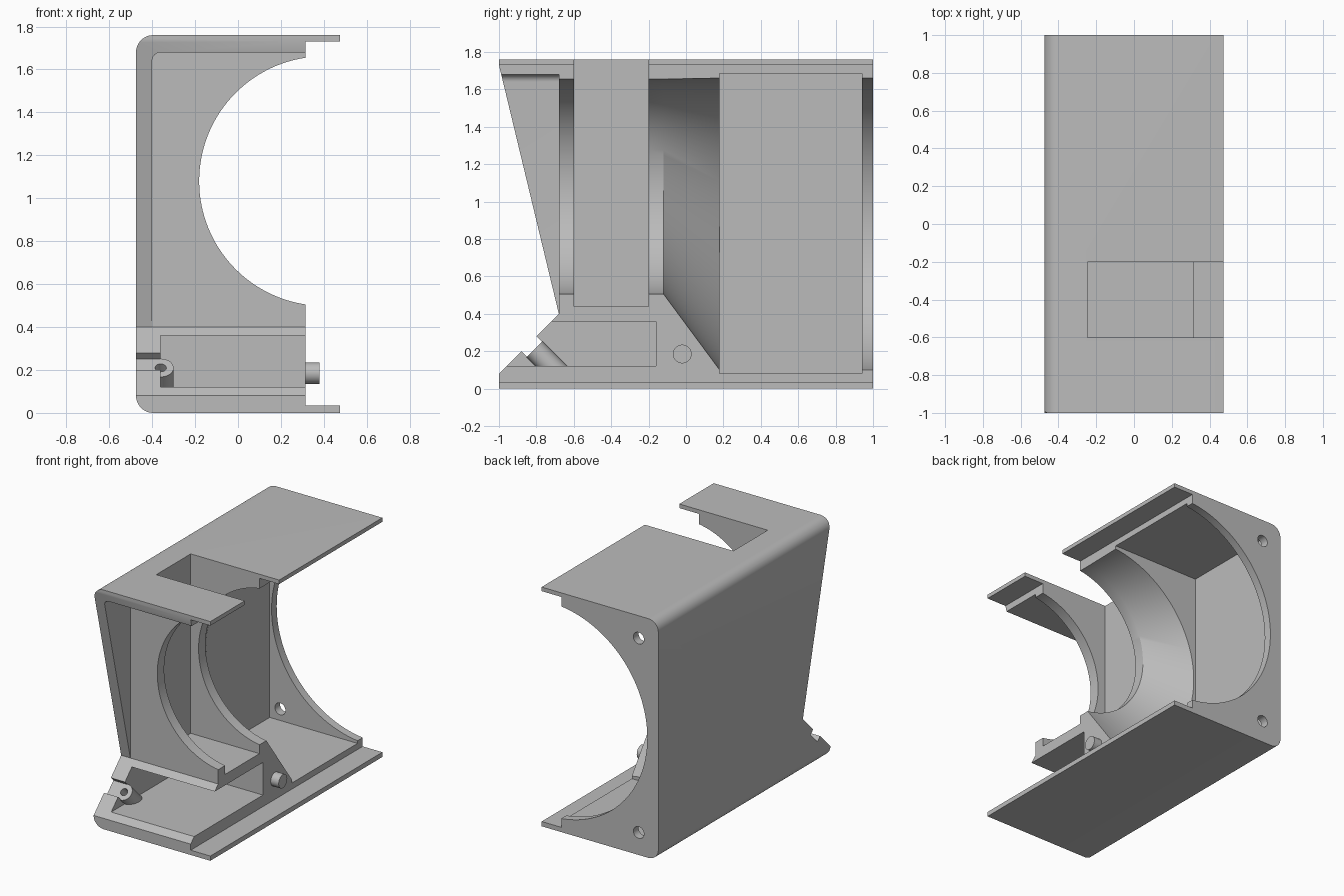
import bpy, bmesh
from math import sin, cos, pi, radians
from mathutils import Vector

cube = bpy.data.objects.get("Cube")
if cube:
    bpy.data.objects.remove(cube, do_unlink=True)

grey = bpy.data.materials.new("matte grey")
grey.use_nodes = True
grey.diffuse_color = (0.5, 0.5, 0.5, 1)
grey.node_tree.nodes["Principled BSDF"].inputs["Base Color"].default_value = (0.5, 0.5, 0.5, 1)


def loft(name, rings):
    """Closed solid through matching rings of points."""
    bm = bmesh.new()
    loops = [[bm.verts.new(p) for p in ring] for ring in rings]
    n = len(loops[0])
    for a, b in zip(loops, loops[1:]):
        for i in range(n):
            j = (i + 1) % n
            bm.faces.new((a[i], a[j], b[j], b[i]))
    bm.faces.new(loops[0])
    bm.faces.new(loops[-1])
    bmesh.ops.recalc_face_normals(bm, faces=bm.faces)
    mesh = bpy.data.meshes.new(name)
    bm.to_mesh(mesh)
    bm.free()
    mesh.materials.append(grey)
    obj = bpy.data.objects.new(name, mesh)
    bpy.context.collection.objects.link(obj)
    return obj


def box(name, x, y, z):
    corners = [(x[0], z[0]), (x[1], z[0]), (x[1], z[1]), (x[0], z[1])]
    return loft(name, [[(u, d, w) for u, w in corners] for d in y])


def rod(name, start, end, radius, sides=40):
    start, end = Vector(start), Vector(end)
    turn = (end - start).to_track_quat('Z', 'Y')
    circle = [turn @ Vector((radius * cos(2 * pi * i / sides), radius * sin(2 * pi * i / sides), 0))
              for i in range(sides)]
    return loft(name, [[c + p for p in circle] for c in (start, end)])


def arc(cx, cz, r, a0, a1, steps=10):
    return [(cx + r * cos(radians(a0 + (a1 - a0) * i / steps)),
             cz + r * sin(radians(a0 + (a1 - a0) * i / steps))) for i in range(steps + 1)]


def combine(target, tool, operation='DIFFERENCE'):
    mod = target.modifiers.new(tool.name, 'BOOLEAN')
    mod.operation, mod.solver, mod.object = operation, 'EXACT', tool
    bpy.context.view_layer.objects.active = target
    bpy.ops.object.modifier_apply(modifier=mod.name)
    bpy.data.objects.remove(tool, do_unlink=True)


# Solid body with rounded back corners and thin overlapping lips
EDGE, LIP, SIDE, TOP = 0.315, 0.475, -0.475, 1.76
outline = [(LIP, 0), (LIP, 0.035), (EDGE, 0.035), (EDGE, 1.73), (LIP, 1.73), (LIP, TOP)]
outline += arc(SIDE + 0.08, TOP - 0.08, 0.08, 90, 180) + arc(SIDE + 0.08, 0.08, 0.08, 180, 270)
housing = loft("housing", [[(x, y, z) for x, z in outline] for y in (-1, 1)])

# Raked front opening, sloped sill and cable notch
front = [(-1.2, 0.08), (-1, 0.08), (-0.88, 0.20), (-0.85, 0.17), (-0.77, 0.25),
         (-0.80, 0.28), (-0.68, 0.40), (-1, 1.73), (-1.2, 1.73)]
combine(housing, loft("front_cut", [[(x, y, z) for y, z in front] for x in (-0.7, 0.7)]))

# Front cavity with a rounded inner corner
cavity = [(0.6, 0.40), (0.6, 1.68)] + arc(-0.36, 1.64, 0.04, 90, 180) + [(-0.40, 0.40)]
combine(housing, loft("front_cavity", [[(x, y, z) for x, z in cavity] for y in (-1.1, -0.68)]))

# Round duct, widening from the front opening to the rear fan opening
duct = []
for y, z, r in ((-0.9, 1.08, 0.581), (-0.12, 1.08, 0.581), (0.18, 0.88, 0.785), (1.1, 0.88, 0.785)):
    duct.append([(0.4 + r * cos(2 * pi * i / 128), y, z + r * sin(2 * pi * i / 128)) for i in range(128)])
combine(housing, loft("duct", duct))

# Top slot, fan chamber and lower pocket
combine(housing, box("slot", (-0.245, 0.6), (-0.6, -0.2), (0.44, 1.9)))
combine(housing, box("fan_chamber", (-0.40, 0.6), (0.18, 0.94), (0.08, 1.685)))
combine(housing, box("pocket", (-0.36, 0.6), (-1.1, -0.16), (0.12, 0.36)))

# Angled screw boss with its bore
combine(housing, rod("boss", (-0.36, -0.81, 0.21), (-0.36, -0.67, 0.07), 0.06), 'UNION')
combine(housing, rod("boss_bore", (-0.36, -0.86, 0.26), (-0.36, -0.70, 0.10), 0.026))

# Fan screw holes through the rear wall
for z in (0.165, 1.595):
    combine(housing, rod("screw_hole", (-0.315, 0.9, z), (-0.315, 1.1, z), 0.043))

# Locating peg on the open side
combine(housing, rod("peg", (0.25, -0.02, 0.185), (0.38, -0.02, 0.185), 0.05), 'UNION')

bpy.ops.object.select_all(action='DESELECT')
housing.select_set(True)
bpy.context.view_layer.objects.active = housing
bpy.ops.object.shade_smooth_by_angle(angle=radians(25))
